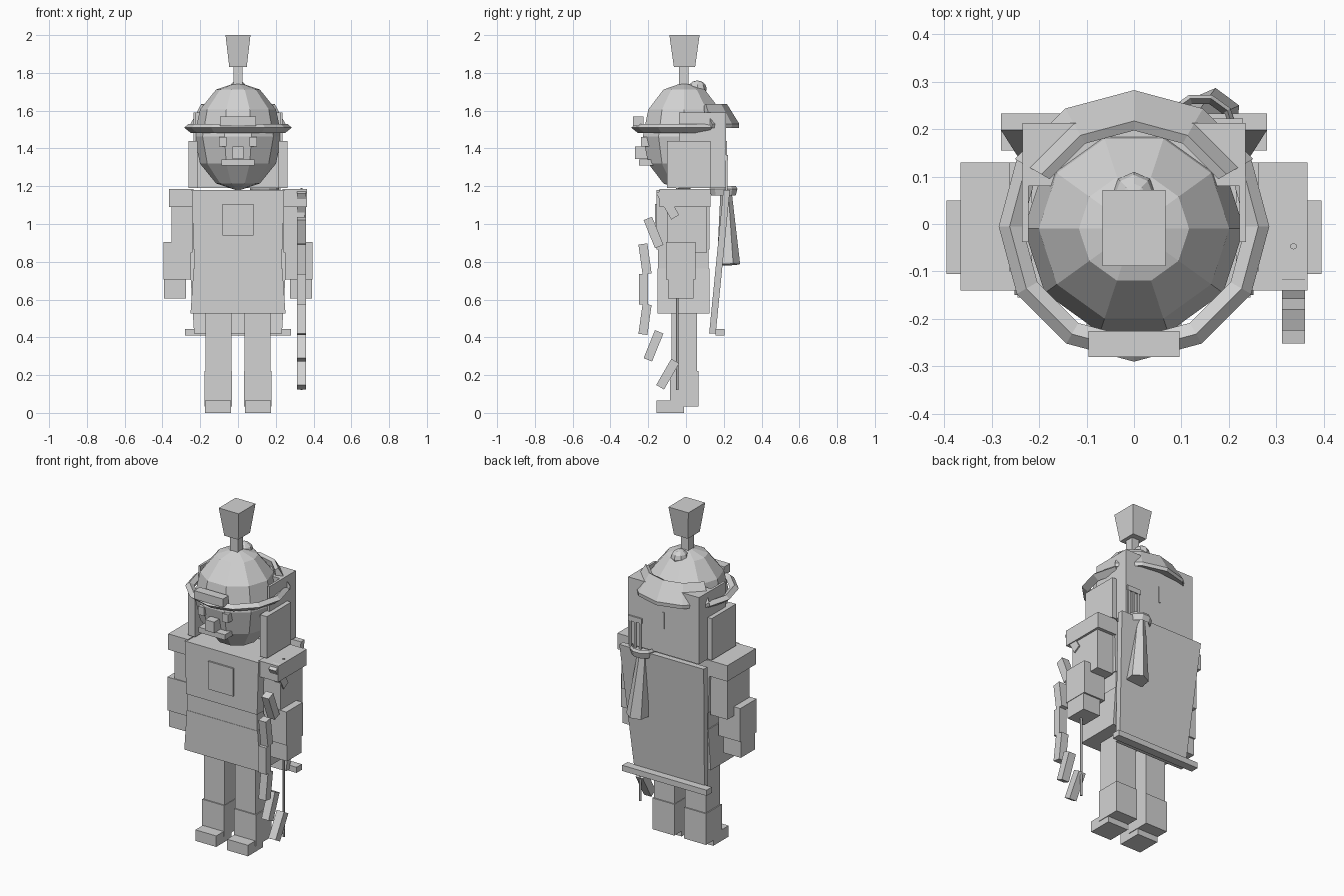
import bpy, bmesh, math
from mathutils import Vector, Matrix

if "Cube" in bpy.data.objects:
    bpy.data.objects.remove(bpy.data.objects["Cube"])

grey = bpy.data.materials.new("plain_grey")
grey.diffuse_color = (0.65, 0.65, 0.65, 1)
grey.use_nodes = True
grey.node_tree.nodes["Principled BSDF"].inputs["Base Color"].default_value = grey.diffuse_color


def finish(name, bm):
    bmesh.ops.recalc_face_normals(bm, faces=bm.faces)
    me = bpy.data.meshes.new(name)
    bm.to_mesh(me)
    bm.free()
    me.materials.append(grey)
    ob = bpy.data.objects.new(name, me)
    bpy.context.collection.objects.link(ob)
    return ob


def box(name, x, y, z, bottom_x=1.0, bottom_y=1.0, tilt=0.0):
    """Box from (min, max) ranges; bottom scaled for tapers, tilt about x."""
    bm = bmesh.new()
    bmesh.ops.create_cube(bm, size=1)
    size = Vector((x[1] - x[0], y[1] - y[0], z[1] - z[0]))
    mid = Vector((x[0] + x[1], y[0] + y[1], z[0] + z[1])) / 2
    for v in bm.verts:
        if v.co.z < 0:
            v.co.x *= bottom_x
            v.co.y *= bottom_y
        v.co = Matrix.Rotation(tilt, 3, 'X') @ (v.co * size) + mid
    return finish(name, bm)


def pair(name, x, y, z, **kw):
    box("right_" + name, x, y, z, **kw)
    box("left_" + name, (-x[1], -x[0]), y, z, **kw)


def sphere(name, loc, scale, seg, rings):
    bm = bmesh.new()
    bmesh.ops.create_uvsphere(bm, u_segments=seg, v_segments=rings, radius=1)
    for v in bm.verts:
        v.co = Matrix.Rotation(math.pi / 2, 3, 'Z') @ v.co
        v.co = Vector(a * s for a, s in zip(v.co, scale)) + Vector(loc)
    return finish(name, bm)


def sweep(name, profile, centre, start, end, steps):
    """Sweep a closed (radius, z) profile around z; angles in degrees."""
    bm = bmesh.new()
    rings = []
    for i in range(steps + 1):
        a = math.radians(start + (end - start) * i / steps)
        rings.append([bm.verts.new((centre[0] + r * math.cos(a),
                                    centre[1] + r * math.sin(a), z))
                      for r, z in profile])
    n = len(profile)
    for p, q in zip(rings, rings[1:]):
        for j in range(n):
            k = (j + 1) % n
            bm.faces.new((p[j], p[k], q[k], q[j]))
    bm.faces.new(rings[0])
    bm.faces.new(rings[-1])
    bmesh.ops.remove_doubles(bm, verts=bm.verts, dist=1e-5)
    return finish(name, bm)


def rod(name, a, b, r1, r2, sides):
    a, b = Vector(a), Vector(b)
    bm = bmesh.new()
    bmesh.ops.create_cone(bm, cap_ends=True, segments=sides,
                          radius1=r1, radius2=r2, depth=(b - a).length)
    rot = (b - a).to_track_quat('Z', 'Y').to_matrix().to_4x4()
    bmesh.ops.transform(bm, matrix=Matrix.Translation((a + b) / 2) @ rot, verts=bm.verts)
    return finish(name, bm)


# Head, helmet dome is the upper half of the faceted ball
sphere("head", (0, -0.01, 1.463), (0.232, 0.23, 0.287), 10, 6)
sphere("dome_knob", (0, 0.06, 1.715), (0.047, 0.05, 0.045), 8, 6)
box("plume_stem", (-0.025, 0.025), (-0.038, 0.014), (1.72, 1.84))
box("plume", (-0.066, 0.066), (-0.088, 0.072), (1.83, 2.0), bottom_x=0.7, bottom_y=0.7)

# Helmet brim, neck guard and badge
sweep("brim", [(0.285, 1.51), (0.262, 1.53), (0.235, 1.515), (0.25, 1.482)],
      (0, -0.005), 150, 390, 8)
sweep("neck_guard", [(0.205, 1.625), (0.225, 1.635), (0.29, 1.53), (0.288, 1.508), (0.22, 1.53)],
      (0, -0.008), 30, 150, 4)
box("badge", (-0.096, 0.096), (-0.28, -0.225), (1.52, 1.57))

# Hair
box("back_hair", (-0.235, 0.235), (0.08, 0.213), (1.19, 1.59))
pair("temple_hair", (0.222, 0.236), (-0.038, 0.1), (1.42, 1.59))
pair("side_hair", (0.215, 0.262), (-0.1, 0.13), (1.19, 1.44))
box("hair_strip", (-0.005, 0.005), (0.21, 0.218), (1.34, 1.44))

# Face
pair("eye", (0.06, 0.1), (-0.238, -0.19), (1.41, 1.46))
box("nose", (-0.03, 0.03), (-0.27, -0.2), (1.345, 1.41))
box("mouth", (-0.088, 0.088), (-0.25, -0.17), (1.31, 1.342))

# Body
box("chest", (-0.245, 0.245), (-0.155, 0.125), (0.865, 1.18), bottom_x=0.96)
box("belt", (-0.23, 0.23), (-0.148, 0.12), (0.755, 0.87))
box("tunic_skirt", (-0.235, 0.235), (-0.15, 0.125), (0.525, 0.765), bottom_x=1.07)
box("chest_panel", (-0.083, 0.083), (-0.165, -0.15), (0.938, 1.105))

# Arms
pair("shoulder", (0.235, 0.365), (-0.14, 0.13), (1.09, 1.185))
pair("upper_arm", (0.24, 0.352), (-0.1, 0.11), (0.85, 1.095))
pair("forearm", (0.25, 0.395), (-0.105, 0.05), (0.705, 0.905))
pair("hand", (0.276, 0.392), (-0.095, 0.04), (0.605, 0.71))

# Legs
pair("thigh", (0.035, 0.172), (-0.078, 0.058), (0.2, 0.56))
pair("shin", (0.032, 0.178), (-0.085, 0.065), (0.035, 0.222))
pair("foot", (0.036, 0.174), (-0.155, -0.01), (0.0, 0.066))

# Cape: tapered slab leaning back at the top, with a hem bar
cape = box("cape", (-0.28, 0.28), (-0.0175, 0.0175), (0.42, 1.18), bottom_x=0.83)
for v in cape.data.vertices:
    v.co.y += 0.215 if v.co.z > 0.8 else 0.14
box("cape_hem", (-0.28, 0.28), (0.155, 0.205), (0.41, 0.444))

# Bow: limb segments mirrored above and below the grip
bow_x, bow_z = (0.312, 0.36), 0.655


def limb(name, y, z, tilt):
    box(name, bow_x, (y - 0.024, y + 0.024), (z - 0.08, z + 0.08), tilt=math.radians(tilt))


limb("bow_grip", -0.225, bow_z, 0)
for i, (y, dz, tilt) in enumerate([(-0.217, 0.16, 8), (-0.172, 0.3, 22), (-0.097, 0.45, 30)]):
    limb(f"bow_upper_{i}", y, bow_z + dz, tilt)
    limb(f"bow_lower_{i}", y, bow_z - dz, -tilt)
rod("bow_string", (0.336, -0.047, 0.12), (0.336, -0.047, 1.19), 0.007, 0.007, 6)

# Quiver with rim and arrows
rod("quiver", (0.165, 0.225, 0.785), (0.135, 0.212, 1.17), 0.062, 0.03, 6)
sweep("quiver_rim", [(0.058, 1.165), (0.07, 1.2), (0.078, 1.185), (0.068, 1.15)],
      (0.14, 0.198), 0, 360, 10)
for i in range(3):
    x = 0.145 + 0.033 * i
    box(f"arrow_{i}", (x, x + 0.014), (0.208, 0.22), (1.17, 1.345))
box("arrow_ends", (0.14, 0.23), (0.206, 0.222), (1.335, 1.365))
